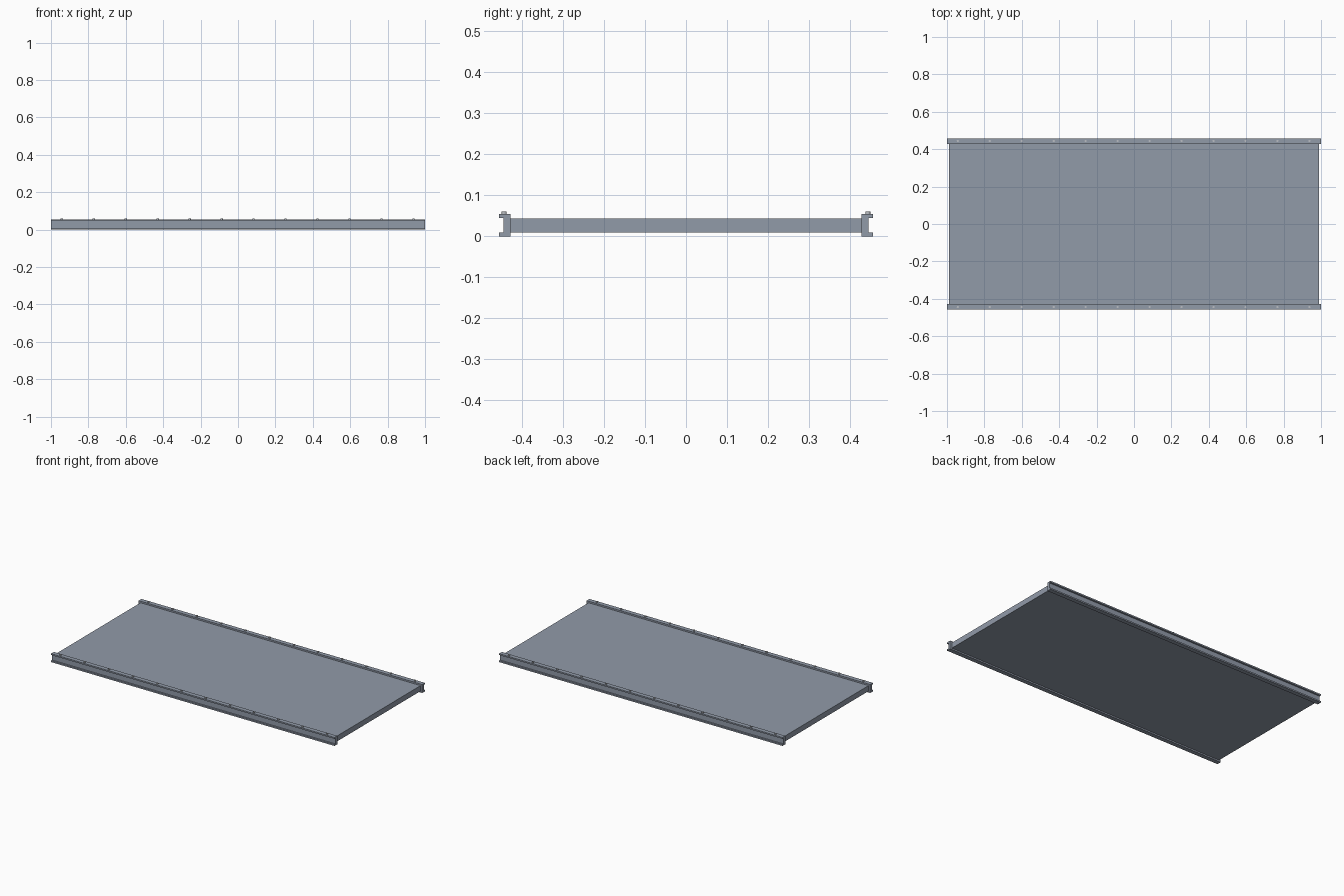
import bpy, bmesh

if "Cube" in bpy.data.objects:
    bpy.data.objects.remove(bpy.data.objects["Cube"])

def material(name, rgb):
    mat = bpy.data.materials.new(name)
    mat.diffuse_color = (*rgb, 1)
    mat.use_nodes = True
    mat.node_tree.nodes["Principled BSDF"].inputs["Base Color"].default_value = mat.diffuse_color
    return mat

steel = material("blue_grey_steel", (0.285, 0.325, 0.395))
bright = material("bolt_steel", (0.50, 0.52, 0.55))

def finish(bm, name, mat):
    bmesh.ops.recalc_face_normals(bm, faces=bm.faces)
    me = bpy.data.meshes.new(name)
    bm.to_mesh(me)
    bm.free()
    me.materials.append(mat)
    ob = bpy.data.objects.new(name, me)
    bpy.context.collection.objects.link(ob)
    return ob

# Deck panel, slightly shorter than the rails
bm = bmesh.new()
bmesh.ops.create_cube(bm, size=1)
for v in bm.verts:
    v.co.x *= 1.976
    v.co.y *= 0.86
    v.co.z = v.co.z * 0.035 + 0.0265
finish(bm, "deck_panel", steel)

# C-channel section (distance from centre, height), flanges pointing outward
section = [(0.428, 0), (0.456, 0), (0.456, 0.009), (0.445, 0.009),
           (0.445, 0.045), (0.456, 0.045), (0.456, 0.054), (0.428, 0.054)]

for side, label in ((-1, "front"), (1, "back")):
    # Side rail
    bm = bmesh.new()
    face = bm.faces.new([bm.verts.new((-1, side * y, z)) for y, z in section])
    ext = bmesh.ops.extrude_face_region(bm, geom=[face], use_keep_orig=True)
    verts = [g for g in ext["geom"] if isinstance(g, bmesh.types.BMVert)]
    bmesh.ops.translate(bm, verts=verts, vec=(2, 0, 0))
    finish(bm, label + "_rail", steel)

    # Row of bolt heads along the top flange
    bm = bmesh.new()
    for i in range(12):
        new = bmesh.ops.create_cone(bm, cap_ends=True, segments=12,
                                    radius1=0.006, radius2=0.006, depth=0.008)
        bmesh.ops.translate(bm, verts=new["verts"],
                            vec=(-0.942 + i * 1.88 / 11, side * 0.444, 0.056))
    finish(bm, label + "_bolts", bright)
